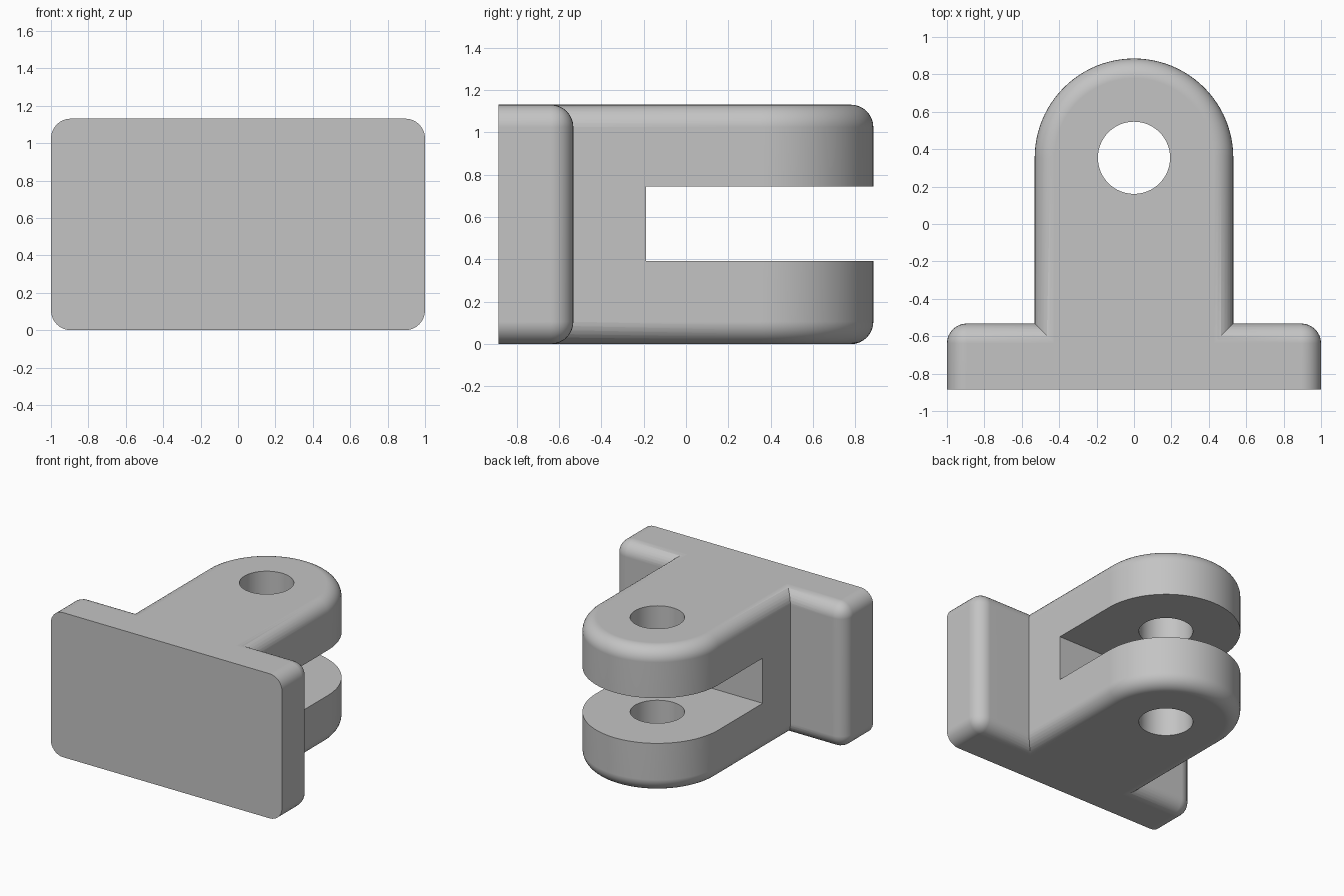
import bpy
import bmesh
import math
from mathutils import Matrix

if "Cube" in bpy.data.objects:
    bpy.data.objects.remove(bpy.data.objects["Cube"], do_unlink=True)

HEIGHT = 1.131
BACK, FRONT = 0.885, -0.885
PLATE_BACK = -0.532
RADIUS = 0.531
PIN_Y = BACK - RADIUS
FILLET = 0.106

grey = bpy.data.materials.new("light grey")
grey.use_nodes = True
colour = (0.55, 0.55, 0.55, 1)
grey.diffuse_color = colour
grey.node_tree.nodes["Principled BSDF"].inputs["Base Color"].default_value = colour


def prism(name, outline, z0, z1, round_edge=None):
    """Extrude an outline upwards and fillet the edges picked by a rule."""
    bm = bmesh.new()
    base = bm.faces.new([bm.verts.new((x, y, z0)) for x, y in outline])
    top = bmesh.ops.extrude_face_region(bm, geom=[base])["geom"]
    bmesh.ops.translate(bm, vec=(0, 0, z1 - z0),
                        verts=[v for v in top if isinstance(v, bmesh.types.BMVert)])
    bmesh.ops.recalc_face_normals(bm, faces=bm.faces)
    if round_edge:
        bmesh.ops.bevel(bm, geom=[e for e in bm.edges if round_edge(e)], offset=FILLET,
                        segments=8, profile=0.5, affect="EDGES", clamp_overlap=False)
    mesh = bpy.data.meshes.new(name)
    bm.to_mesh(mesh)
    bm.free()
    mesh.materials.append(grey)
    obj = bpy.data.objects.new(name, mesh)
    bpy.context.collection.objects.link(obj)
    return obj


def box_outline(x, y0, y1):
    return [(-x, y0), (x, y0), (x, y1), (-x, y1)]


def arc(radius, start, end, steps):
    return [(radius * math.cos(a), PIN_Y + radius * math.sin(a))
            for a in (start + (end - start) * i / steps for i in range(steps + 1))]


def combine(target, other, operation):
    """Apply a boolean and discard the operand."""
    mod = target.modifiers.new(operation, "BOOLEAN")
    mod.operation, mod.object, mod.solver = operation, other, "EXACT"
    bpy.context.view_layer.objects.active = target
    bpy.ops.object.modifier_apply(modifier=mod.name)
    bpy.data.objects.remove(other, do_unlink=True)


# Mounting plate, rounded everywhere except around its flat front face
bracket = prism("clevis_bracket", box_outline(1, FRONT, PLATE_BACK), 0, HEIGHT,
                lambda e: any(v.co.y > FRONT + 0.01 for v in e.verts))

# Round-ended arm, filleted along its upper and lower rims
root = FRONT + 0.1
outline = [(-RADIUS, root), (RADIUS, root)] + arc(RADIUS, 0, math.pi, 48)
arm = prism("arm", outline, 0, HEIGHT,
            lambda e: abs(e.verts[0].co.z - e.verts[1].co.z) < 0.01)
combine(bracket, arm, "UNION")

# Slot that splits the arm into two lugs
slot = prism("slot_cutter", box_outline(0.8, -0.19, 1.2), 0.392, 0.745)
combine(bracket, slot, "DIFFERENCE")

# Pin hole through both lugs
hole = prism("hole_cutter", arc(0.193, 0, math.tau, 64)[:-1], -0.2, HEIGHT + 0.2)
combine(bracket, hole, "DIFFERENCE")

# Smooth fillets with crisp edges
bpy.ops.object.select_all(action="DESELECT")
bracket.select_set(True)
bpy.context.view_layer.objects.active = bracket
bpy.ops.object.shade_smooth_by_angle(angle=math.radians(30))
weighted = bracket.modifiers.new("weighted normals", "WEIGHTED_NORMAL")
weighted.keep_sharp = True
